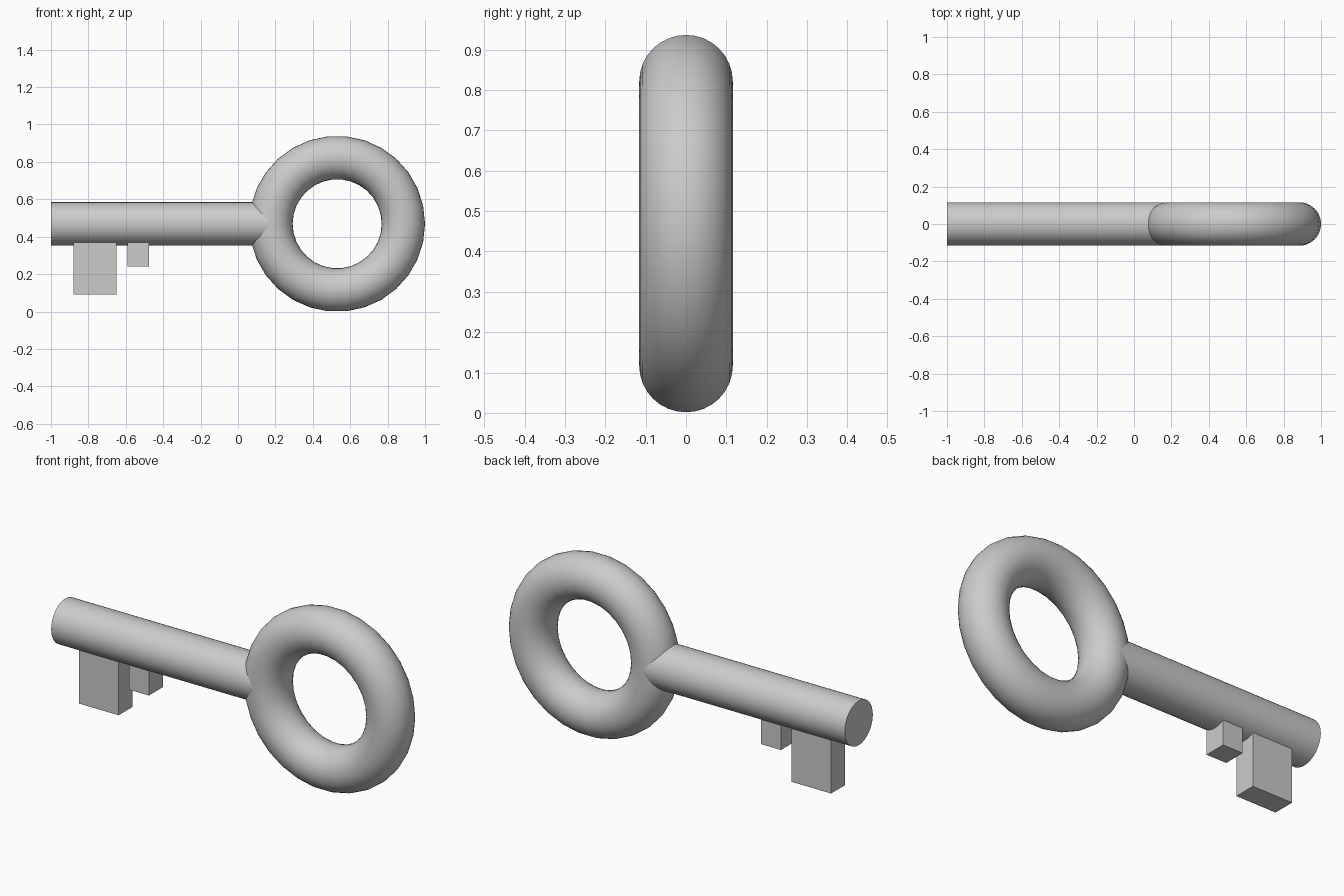
import bpy
import math

cube = bpy.data.objects.get("Cube")
if cube:
    bpy.data.objects.remove(cube, do_unlink=True)

AXIS_Z = 0.469   # height of the shaft axis and ring centre
TUBE = 0.116     # shared radius of shaft and ring tube

grey = bpy.data.materials.new("grey metal")
grey.use_nodes = True
colour = (0.6, 0.6, 0.6, 1)
grey.diffuse_color = colour
grey.node_tree.nodes["Principled BSDF"].inputs["Base Color"].default_value = colour


def finish(name, smooth=False):
    obj = bpy.context.object
    obj.name = name
    obj.data.materials.append(grey)
    if smooth:
        bpy.ops.object.shade_smooth_by_angle(angle=math.radians(40))
    return obj


def tooth(name, x0, x1, z0):
    # Block hanging from the shaft, with its top buried inside
    z1 = 0.43
    bpy.ops.mesh.primitive_cube_add(size=1, location=((x0 + x1) / 2, 0, (z0 + z1) / 2))
    bpy.context.object.scale = (x1 - x0, TUBE, z1 - z0)
    bpy.ops.object.transform_apply(location=False, rotation=False, scale=True)
    finish(name)


# Ring handle
bpy.ops.mesh.primitive_torus_add(
    major_segments=30, minor_segments=32, major_radius=0.354, minor_radius=TUBE,
    location=(0.53, 0, AXIS_Z), rotation=(math.pi / 2, 0, 0))
finish("ring_handle", smooth=True)

# Shaft, ending inside the ring tube
x0, x1 = -1.0, 0.18
bpy.ops.mesh.primitive_cylinder_add(
    vertices=32, radius=TUBE, depth=x1 - x0,
    location=((x0 + x1) / 2, 0, AXIS_Z), rotation=(0, math.pi / 2, 0))
finish("shaft", smooth=True)

# Teeth
tooth("large_tooth", -0.88, -0.65, 0.09)
tooth("small_tooth", -0.59, -0.475, 0.24)
